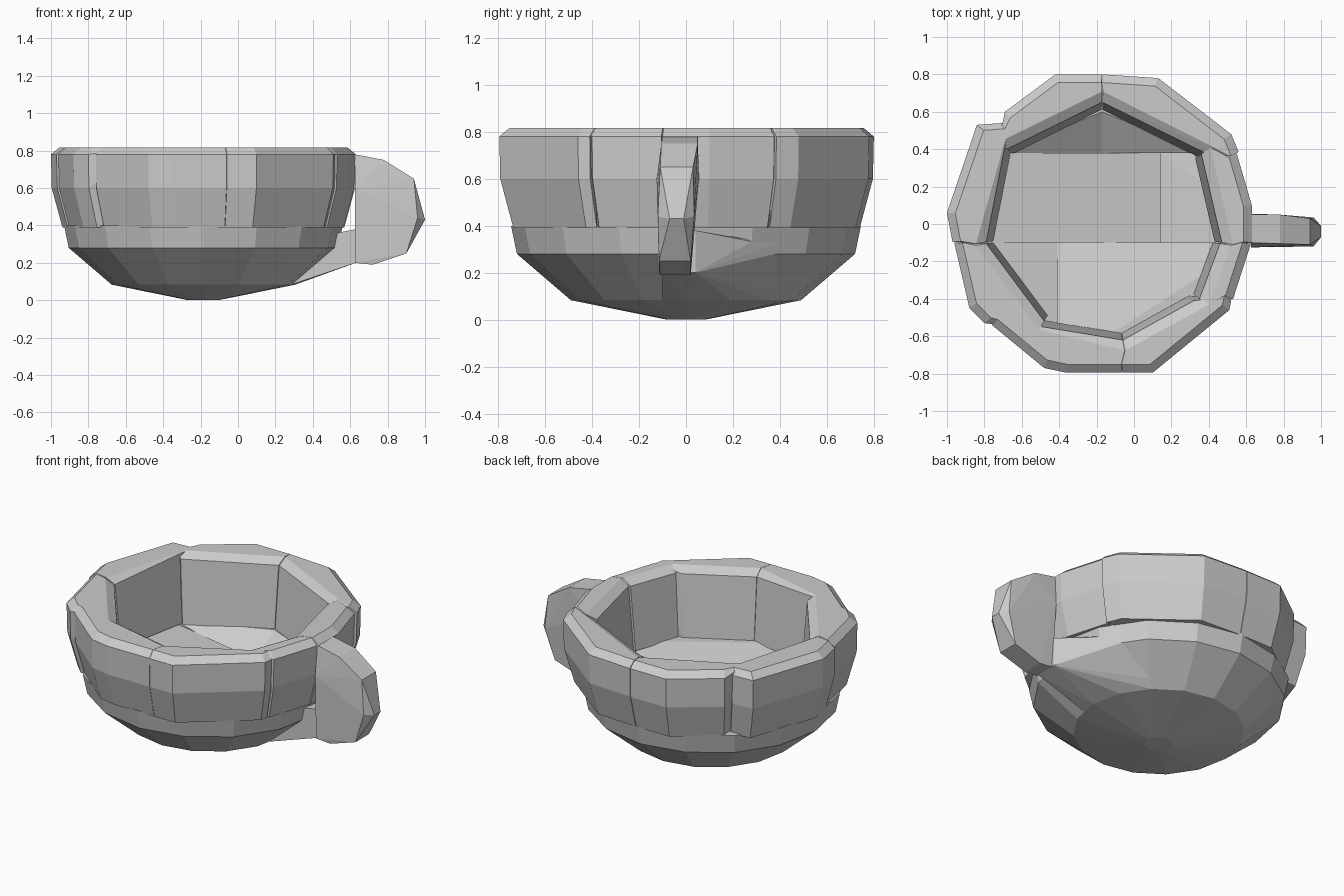
import bpy
import bmesh
import math
from mathutils import Vector

if "Cube" in bpy.data.objects:
    bpy.data.objects.remove(bpy.data.objects["Cube"], do_unlink=True)

clay = bpy.data.materials.new("grey clay")
clay.use_nodes = True
clay.diffuse_color = (0.6, 0.6, 0.6, 1)
clay.node_tree.nodes["Principled BSDF"].inputs["Base Color"].default_value = clay.diffuse_color

CX = -0.185  # axis of the bowl


def finish(name, bm):
    """Turn the bmesh into a named clay object."""
    bmesh.ops.recalc_face_normals(bm, faces=bm.faces[:])
    mesh = bpy.data.meshes.new(name)
    bm.to_mesh(mesh)
    bm.free()
    mesh.materials.append(clay)
    obj = bpy.data.objects.new(name, mesh)
    bpy.context.collection.objects.link(obj)
    return obj


def hull(name, points):
    """Make a flat-faced convex block around the points."""
    bm = bmesh.new()
    for p in points:
        bm.verts.new(p)
    res = bmesh.ops.convex_hull(bm, input=bm.verts[:])
    loose = {v for v in res["geom_interior"] + res["geom_unused"]
             if isinstance(v, bmesh.types.BMVert)}
    bmesh.ops.delete(bm, geom=list(loose), context="VERTS")
    bmesh.ops.dissolve_limit(bm, angle_limit=math.radians(1),
                             verts=bm.verts[:], edges=bm.edges[:])
    return finish(name, bm)


# Rounded underside, as rings of radius and height
PROFILE = [(0.08, 0), (0.22, 0.03), (0.49, 0.083), (0.72, 0.28), (0.745, 0.4)]
SIDES = 16


def ring_points(r, z):
    angles = (math.tau * i / SIDES for i in range(SIDES))
    return [(CX + r * math.cos(a), r * math.sin(a), z) for a in angles]


def bowl_piece(name, cuts, extra=()):
    """Cut a wedge from the solid underside; cuts are (point, outward normal)."""
    solid = hull(name, [p for r, z in PROFILE for p in ring_points(r, z)])
    bm = bmesh.new()
    bm.from_mesh(solid.data)
    bpy.data.objects.remove(solid, do_unlink=True)
    for co, no in cuts:
        bmesh.ops.bisect_plane(bm, geom=bm.verts[:] + bm.edges[:] + bm.faces[:],
                               plane_co=co, plane_no=no, clear_outer=True)
        # close the cut so that the next one keeps its corners
        bmesh.ops.holes_fill(bm, edges=[e for e in bm.edges if e.is_boundary])
    points = [v.co.copy() for v in bm.verts] + [Vector(p) for p in extra]
    bm.free()
    return hull(name, points)


def below_x(x):
    return (x, 0, 0), (1, 0, 0)


def above_x(x):
    return (x, 0, 0), (-1, 0, 0)


def below_y(y):
    return (0, y, 0), (0, 1, 0)


def above_y(y):
    return (0, y, 0), (0, -1, 0)


# Underside pieces, each with its own floor sloping down from the wall
handle_root = [(0.63, y, z) for y in (-0.1, 0.04) for z in (0.2, 0.38)]
bowl_piece("base_back_left", [above_y(0.38), above_x(-0.17),
                              ((-0.17, 0.6, 0.4), (-0.27, -0.65, 1))])
bowl_piece("base_back_right", [above_y(0.38), below_x(-0.17),
                               ((-0.17, 0.6, 0.4), (0.27, -0.65, 1))])
bowl_piece("base_middle_right", [above_y(-0.1), below_y(0.38), below_x(0.14),
                                 ((-0.76, 0, 0.39), (0.14, 0, 1))])
bowl_piece("base_middle_left", [above_y(-0.1), below_y(0.38), above_x(0.14),
                                ((0.14, 0, 0.28), (-0.15, 0, 1))], handle_root)
bowl_piece("base_front_right", [below_y(-0.1), below_x(-0.41),
                                ((-0.41, -0.1, 0.27), (0.36, 0.25, 1))])
bowl_piece("base_front_left", [below_y(-0.1), above_x(-0.41),
                               ((-0.41, -0.1, 0.265), (-0.13, 0.2, 1))])

# Shoulder band that closes the bowl below the wall blocks
bm = bmesh.new()
loops = [[bm.verts.new(p) for p in ring_points(r, z)]
         for r, z in PROFILE[-2:] + [(0.64, 0.4), (0.64, 0.22)]]
for low, high in zip(loops, loops[1:] + loops[:1]):
    for i in range(SIDES):
        j = (i + 1) % SIDES
        bm.faces.new((low[i], low[j], high[j], high[i]))
finish("shoulder_band", bm)


def wall(name, outer, inner):
    """Wall block from its outer and inner plan outlines."""
    def ring(outline, scale, z):
        return [(CX + (x - CX) * scale, y * scale, z) for x, y in outline]
    hull(name, ring(outer, 0.925, 0.39) + ring(outer, 0.995, 0.6)
         + ring(outer, 1, 0.78) + ring(outer, 0.945, 0.817)
         + ring(inner, 1.09, 0.817) + ring(inner, 1, 0.785)
         + ring(inner, 0.94, 0.39))


# Ring of wall blocks, anticlockwise from the handle
wall("wall_left", [(0.63, -0.1), (0.63, 0.1), (0.55, 0.375)],
     [(0.47, -0.1), (0.36, 0.375)])
wall("wall_back_left", [(0.56, 0.385), (0.52, 0.48), (0.13, 0.78), (-0.168, 0.8)],
     [(0.37, 0.385), (-0.168, 0.65)])
wall("wall_back_right", [(-0.172, 0.8), (-0.42, 0.8), (-0.69, 0.6)],
     [(-0.172, 0.65), (-0.68, 0.4)])
wall("wall_right_back", [(-0.7, 0.54), (-0.84, 0.53), (-1, 0.06), (-0.97, -0.097)],
     [(-0.69, 0.41), (-0.79, -0.097)])
wall("wall_right_front", [(-0.96, -0.105), (-0.88, -0.45), (-0.8, -0.53), (-0.6, -0.53)],
     [(-0.79, -0.105), (-0.48, -0.52)])
wall("wall_front_right", [(-0.76, -0.54), (-0.48, -0.77), (-0.36, -0.795), (-0.061, -0.795)],
     [(-0.56, -0.54), (-0.061, -0.62)])
wall("wall_front_left", [(-0.059, -0.795), (0.1, -0.795), (0.51, -0.46), (0.52, -0.41)],
     [(-0.059, -0.62), (0.32, -0.41)])
wall("wall_left_front", [(0.53, -0.4), (0.625, -0.105)],
     [(0.35, -0.4), (0.46, -0.105)])

# Solid handle: side outline with its front and back depth
handle = []
for x, z, front, back in [(0.625, 0.78, -0.1, 0.05), (0.78, 0.75, -0.105, 0.05),
                          (0.94, 0.65, -0.11, 0.03), (1.0, 0.43, -0.07, -0.01),
                          (0.96, 0.44, -0.12, 0.035), (0.9, 0.25, -0.115, 0.02),
                          (0.72, 0.19, -0.11, 0.02), (0.625, 0.2, -0.115, 0.02),
                          (0.625, 0.6, -0.125, 0.055)]:
    handle += [(x, front, z), (x, back, z)]
hull("handle", handle)
